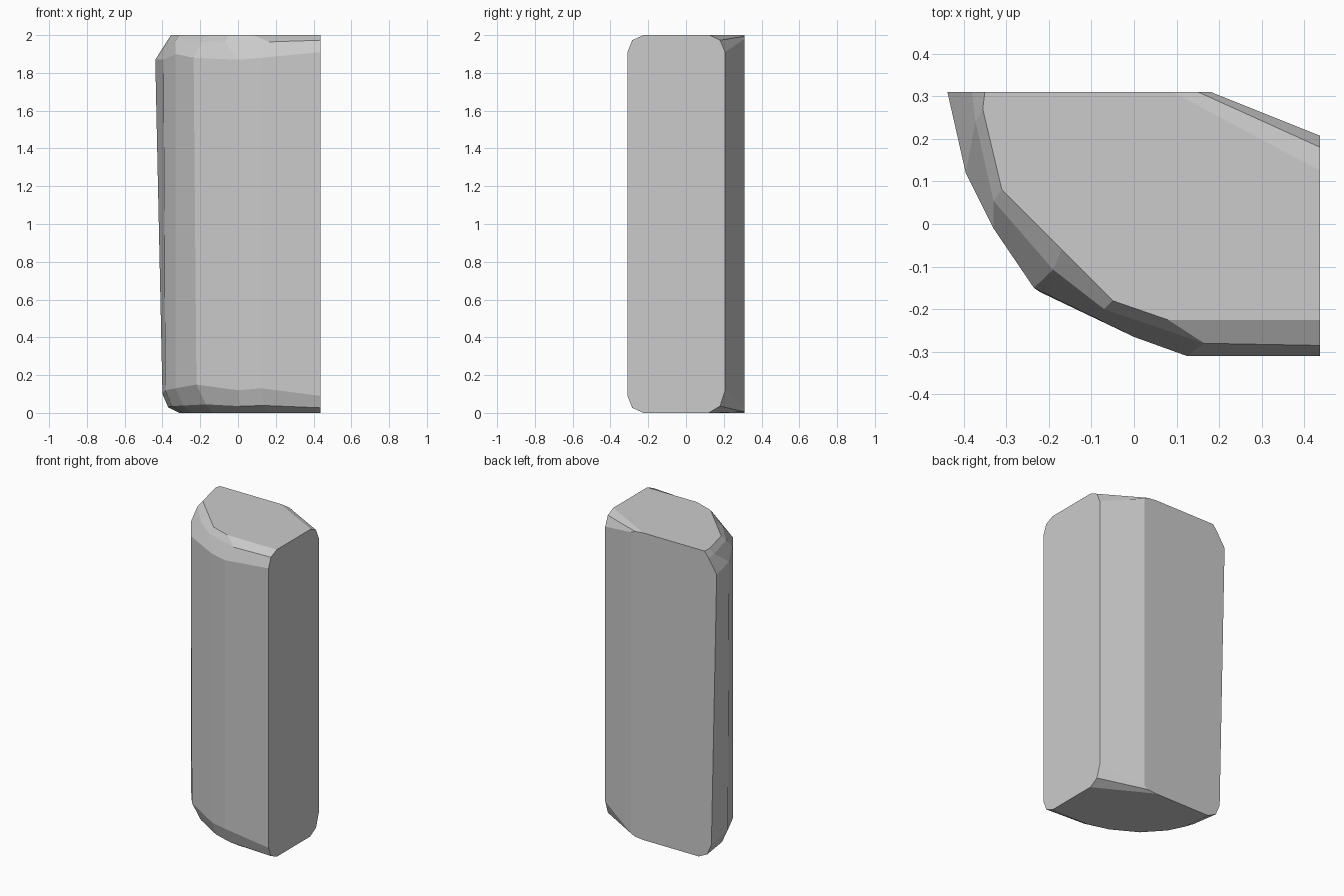
import bpy, bmesh

# Plan outlines run from the back-left corner, round the front, to the back.
base_flat = [(-.31, .31), (-.29, .12), (-.24, .02), (-.13, -.10), (.03, -.19),
             (.16, -.225), (.437, -.225), (.437, .12), (.09, .31)]
base_bevel = [(-.37, .31), (-.35, .13), (-.29, 0), (-.17, -.14), (.01, -.24),
              (.14, -.285), (.437, -.285), (.437, .18), (.15, .31)]
body_low = [(-.40, .31), (-.385, .12), (-.33, -.01), (-.22, -.16), (0, -.265),
            (.125, -.31), (.437, -.31), (.437, .207), (.18, .31)]
body_high = [(-.438, .31), (-.395, .12), (-.33, -.01), (-.235, -.15), (0, -.265),
             (.125, -.31), (.437, -.31), (.437, .207), (.18, .31)]
top_bevel = [(-.38, .31), (-.372, .24), (-.33, .055), (-.19, -.107), (-.07, -.2),
             (.165, -.28), (.437, -.285), (.437, .18), (.15, .31)]
top_flat = [(-.35, .31), (-.355, .27), (-.31, .08), (-.17, -.06), (-.05, -.18),
            (.08, -.225), (.437, -.225), (.437, .125), (.09, .31)]

# Height of the worn edge at each corner, at the foot and below the top
foot = [.10, .12, .13, .15, .12, .13, .09, .12, .02]
drop = [.13, .13, .10, .12, .13, .12, .09, .09, .02]

heights = [[0] * 9, [.3 * h for h in foot], foot,
           [2 - d for d in drop], [2 - .3 * d for d in drop], [2] * 9]
outlines = [base_flat, base_bevel, body_low, body_high, top_bevel, top_flat]

# Stone block lofted through the outlines
bm = bmesh.new()
rings = [[bm.verts.new((x, y, z)) for (x, y), z in zip(outline, zs)]
         for outline, zs in zip(outlines, heights)]
for lower, upper in zip(rings, rings[1:]):
    for i in range(9):
        j = (i + 1) % 9
        bm.faces.new((lower[i], lower[j], upper[j], upper[i]))
bm.faces.new(rings[-1])
bm.faces.new(rings[0][::-1])
bmesh.ops.recalc_face_normals(bm, faces=bm.faces)

mesh = bpy.data.meshes.new("stone_block")
bm.to_mesh(mesh)
bm.free()
block = bpy.data.objects.new("stone_block", mesh)
bpy.context.collection.objects.link(block)
